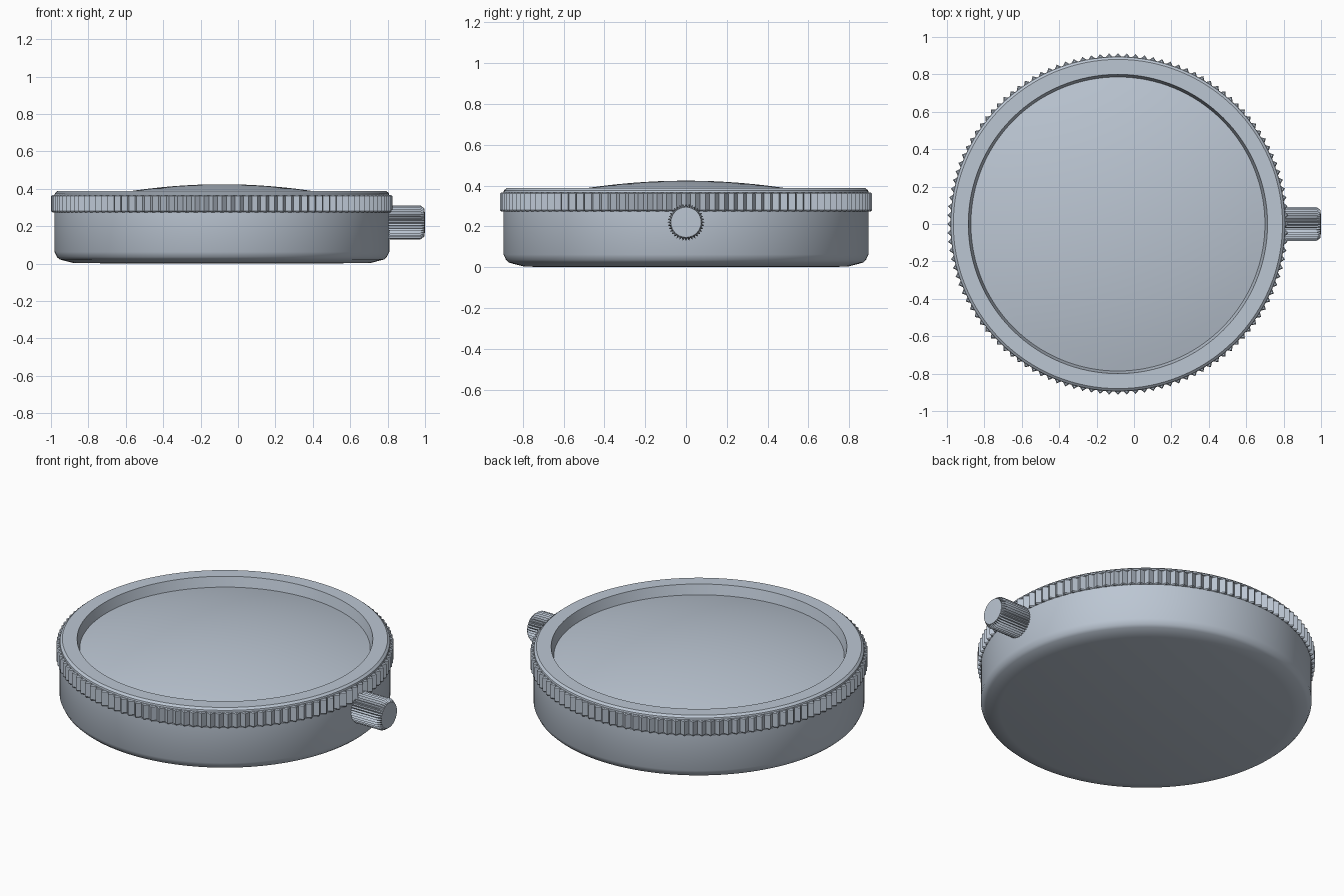
import bpy, bmesh, math
from mathutils import Matrix

if "Cube" in bpy.data.objects:
    bpy.data.objects.remove(bpy.data.objects["Cube"])

CX = -0.086          # axis of the round case

steel = bpy.data.materials.new("steel_grey")
steel.diffuse_color = (0.50, 0.565, 0.65, 1)
steel.use_nodes = True
steel.node_tree.nodes["Principled BSDF"].inputs["Base Color"].default_value = steel.diffuse_color


def lathe(name, profile, segs, depth=0.0, matrix=Matrix.Translation((CX, 0, 0))):
    """Revolve (radius, height, toothed) points; toothed rings zigzag by depth."""
    bm = bmesh.new()
    rings = []
    for r, z, tooth in profile:
        if r == 0:
            rings.append([bm.verts.new((0, 0, z))] * segs)
            continue
        ring = []
        for i in range(segs):
            a = 2 * math.pi * i / segs
            rr = r - depth * tooth * (i % 2)
            ring.append(bm.verts.new((rr * math.cos(a), rr * math.sin(a), z)))
        rings.append(ring)
    for lo, hi in zip(rings, rings[1:]):
        for i in range(segs):
            j = (i + 1) % segs
            quad = list(dict.fromkeys((lo[i], lo[j], hi[j], hi[i])))
            bm.faces.new(quad)
    bm.transform(matrix)
    me = bpy.data.meshes.new(name)
    bm.to_mesh(me)
    bm.free()
    me.materials.append(steel)
    ob = bpy.data.objects.new(name, me)
    bpy.context.collection.objects.link(ob)
    bpy.ops.object.select_all(action='DESELECT')
    ob.select_set(True)
    bpy.context.view_layer.objects.active = ob
    bpy.ops.object.shade_smooth_by_angle(angle=math.radians(30))
    return ob


# Case with a rounded lower corner and a shallow conical underside
lathe("case_body", [(0, 0.0, 0), (0.79, 0.002, 0), (0.868, 0.022, 0), (0.882, 0.035, 0),
                    (0.895, 0.062, 0), (0.895, 0.275, 0), (0.80, 0.275, 0)], 128)

# Bezel rim with bevelled shoulder and sloping inner wall
lathe("bezel_rim", [(0.884, 0.276, 0), (0.884, 0.362, 0), (0.895, 0.366, 0), (0.893, 0.376, 0),
                    (0.880, 0.387, 0), (0.800, 0.387, 0), (0.785, 0.325, 0)], 128)

# Grip teeth around the bezel
lathe("bezel_teeth", [(0.87, 0.274, 0), (0.906, 0.274, 1), (0.913, 0.280, 1),
                      (0.913, 0.360, 1), (0.906, 0.366, 1), (0.87, 0.366, 0)], 240, 0.024)

# Domed cover
dome = [(0.79 * (1 - i / 12), 0.424 - 0.154 * (0.79 * (1 - i / 12)) ** 2, 0) for i in range(12)]
lathe("domed_cover", dome + [(0, 0.424, 0)], 128)

# Winding knob on the right side
side = Matrix.Translation((0, 0, 0.22)) @ Matrix.Rotation(math.pi / 2, 4, 'Y')
lathe("winding_knob", [(0, 0.79, 0), (0.078, 0.79, 0), (0.091, 0.815, 1), (0.091, 0.975, 1),
                       (0.074, 0.998, 0), (0, 1.0, 0)], 72, 0.013, side)
